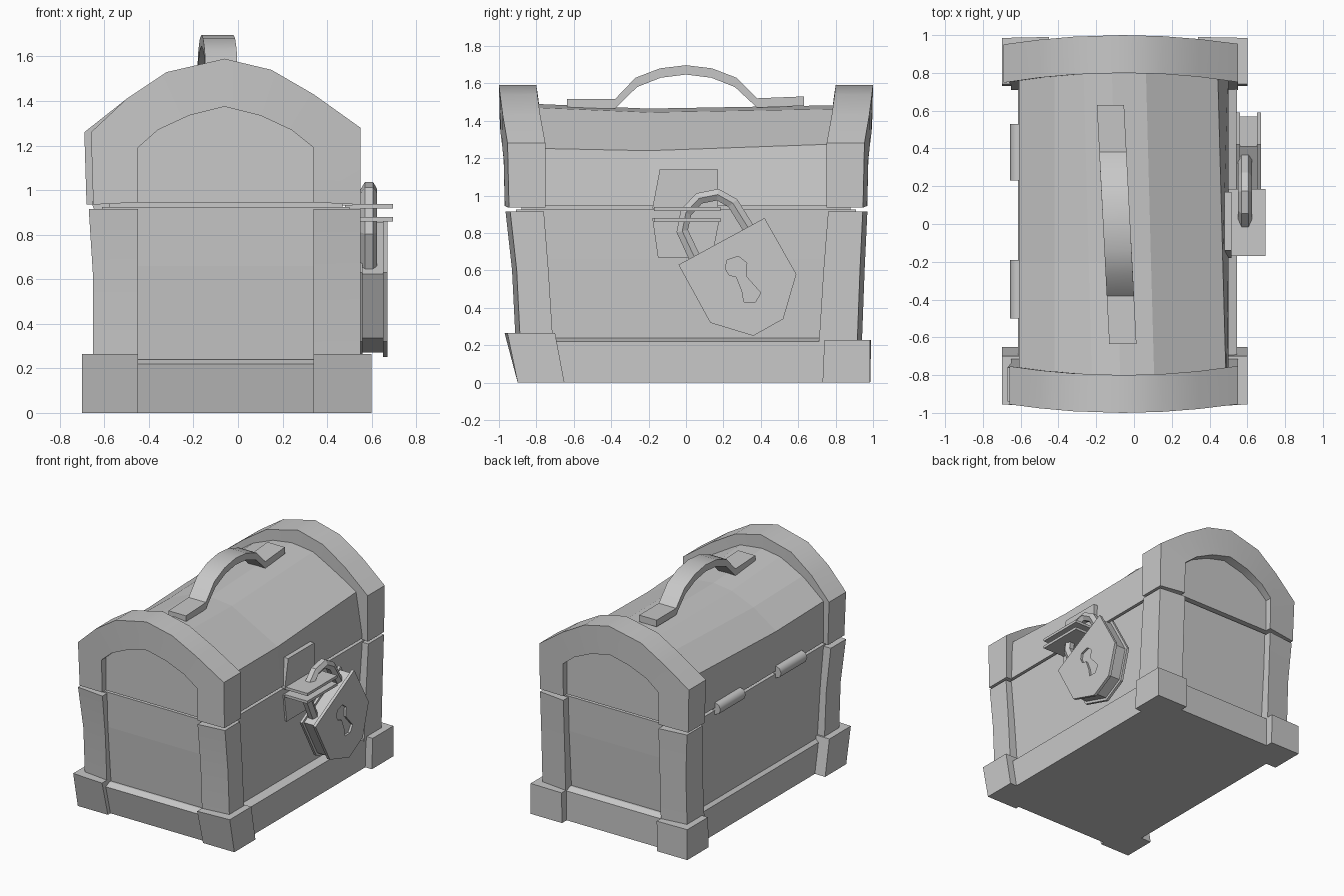
import bpy, bmesh
from math import sin, cos, pi, radians
from mathutils import Vector

cube = bpy.data.objects.get("Cube")
if cube:
    bpy.data.objects.remove(cube, do_unlink=True)

grey = bpy.data.materials.new("plain_grey")
grey.use_nodes = True
GREY = (0.58, 0.58, 0.58, 1)
grey.diffuse_color = GREY
grey.node_tree.nodes["Principled BSDF"].inputs["Base Color"].default_value = GREY


def loft(name, sections, smooth=0):
    """Skin a row of equal-sized cross-sections and cap both ends."""
    bm = bmesh.new()
    rings = [[bm.verts.new(p) for p in s] for s in sections]
    n = len(rings[0])
    for a, b in zip(rings, rings[1:]):
        for i in range(n):
            j = (i + 1) % n
            bm.faces.new((a[i], a[j], b[j], b[i]))
    bm.faces.new(rings[0])
    bm.faces.new(rings[-1])
    bmesh.ops.recalc_face_normals(bm, faces=bm.faces)
    mesh = bpy.data.meshes.new(name)
    bm.to_mesh(mesh)
    bm.free()
    mesh.materials.append(grey)
    obj = bpy.data.objects.new(name, mesh)
    bpy.context.collection.objects.link(obj)
    if smooth:
        bpy.ops.object.select_all(action="DESELECT")
        obj.select_set(True)
        bpy.context.view_layer.objects.active = obj
        bpy.ops.object.shade_smooth_by_angle(angle=radians(smooth))
    return obj


def rect(x0, x1, y0, y1, z):
    return [(x0, y0, z), (x1, y0, z), (x1, y1, z), (x0, y1, z)]


def box(name, x0, x1, y0, y1, z0, z1):
    return loft(name, [rect(x0, x1, y0, y1, z0), rect(x0, x1, y0, y1, z1)])


def slab(name, outline, x0, x1):
    """Extrude a (y, z) outline along x."""
    return loft(name, [[(x, y, z) for y, z in outline] for x in (x0, x1)])


# Base skirt, bowed body and the core seen in the lid gap
loft("base", [rect(-.615, .545, -.87, .93, 0), rect(-.615, .545, -.925, .93, .22),
              rect(-.59, .48, -.88, .89, .24)])
loft("body", [rect(-.59, .485, -.86, .87, .2), rect(-.6, .495, -.9, .9, .66),
              rect(-.61, .5, -.91, .91, .925)])
box("gap_core", -.58, .47, -.88, .88, .85, 1.05)

# Faceted lid, sagging a little in the middle
lid = []
for y, eave, ridge, shift in ((-.925, 1.255, 1.495, .02), (-.2, 1.24, 1.465, 0),
                              (.925, 1.28, 1.485, -.03)):
    lid.append([(x, y, z) for x, z in (
        (-.61, .945), (-.61, eave), (-.42, eave + .13), (-.24 + shift, ridge - .02),
        (-.09 + shift, ridge), (.09 + shift, ridge - .02), (.47 + shift, eave), (.5, .945))])
loft("lid", lid)

# Arched end bands of the lid
OUTER = [(-.68, .935), (-.69, 1.26), (-.5, 1.41), (-.32, 1.53), (-.06, 1.59),
         (.15, 1.54), (.34, 1.43), (.55, 1.28), (.55, .935)]
INNER = [(-.45, .945), (-.45, 1.19), (-.36, 1.27), (-.22, 1.335), (-.06, 1.375),
         (.1, 1.335), (.24, 1.27), (.34, 1.19), (.34, .945)]


def bow(x):
    return ((x + .06) / .62) ** 2


def face_y(x, z):
    return .985 + .015 * (z - .94) / .65 - .04 * bow(x)


def back_y(x):
    return .8 - .05 * bow(x)


for side, word in ((-1, "front"), (1, "back")):
    rings = []
    for (ox, oz), (ix, iz) in zip(OUTER, INNER):
        if side < 0 and ox < -.6:
            ox += .03
        rings.append([(ox, side * face_y(ox, oz), oz), (ox, side * back_y(ox), oz),
                      (ix, side * back_y(ix), iz), (ix, side * face_y(ix, iz), iz)])
    loft(word + "_lid_band", rings, 28)

# Corner posts and corner feet
for side, word in ((-1, "front"), (1, "back")):
    for outer, inner, hand in ((-.65, -.45, "right"), (.55, .34, "left")):
        out = -1 if outer < 0 else 1

        def quad(xo, yo, yi, z, cut=.025):
            return [(xo, side * (yo - cut), z), (xo, side * yi, z),
                    (inner, side * yi, z), (inner, side * yo, z)]

        low, mid, top = ((.91, .93, .965) if side < 0 else (.94, .955, .97))
        loft(f"{word}_{hand}_post", [
            quad(outer, low, .71, .2), quad(outer, mid, .735, .6),
            quad(outer - (.02 if out < 0 else 0), top, .76, .915)], 28)
        foot = outer + out * .05
        if side < 0:
            rings = [quad(foot, .9, .65, 0, 0), quad(foot, .97, .7, .265, .015)]
        else:
            rings = [quad(foot, .985, .73, 0, 0), quad(foot, .99, .74, .228, .005)]
        loft(f"{word}_{hand}_foot", rings)

# Carry handle: a strip that arches between two pads, turned slightly
arch = [(-.635, 1.515), (-.38, 1.515), (-.27, 1.63), (-.14, 1.68), (0, 1.697),
        (.14, 1.68), (.27, 1.63), (.38, 1.52), (.63, 1.53)]
rings = []
for i, (y, z) in enumerate(arch):
    cx = -.092 - .052 * y
    under = y * (1 if i in (0, 8) else .97 if abs(y) < .3 else 1)
    rings.append([(cx - .072, y, z), (cx + .072, y, z),
                  (cx + .072, under, z - .05), (cx - .072, under, z - .05)])
loft("handle", rings, 28)

# Hinge barrels along the seam
for i, (y0, y1) in enumerate(((-.5, -.19), (.23, .53))):
    loft(f"hinge_{i + 1}", [[(-.612 + .045 * cos(k * pi / 4), y, .94 + .045 * sin(k * pi / 4))
                             for k in range(8)] for y in (y0, y1)], 50)

# Hasp: wall plates and two projecting tabs
slab("upper_hasp_plate", [(-.18, .93), (.17, .93), (.17, 1.14), (-.14, 1.14)], .47, .515)
slab("lower_hasp_plate", [(-.15, .67), (.14, .67), (.18, .88), (-.18, .88)], .47, .51)
box("upper_hasp_tab", .48, .695, -.17, .185, .918, .938)
box("lower_hasp_tab", .48, .695, -.17, .185, .86, .88)

# Padlock: two flanged plates around a slightly smaller case
shield = [(-.04, .63), (.42, .88), (.59, .58), (.52, .34), (.36, .25), (.13, .32)]
centre = Vector((.3, .55))
inset = [tuple(centre + (Vector(p) - centre) * .93) for p in shield]
slab("lock_back_plate", shield, .54, .56)
slab("lock_case", inset, .555, .655)
front = slab("lock_front_plate", shield, .65, .672)

# Keyhole cut through the front plate
keyhole = [(.21, .61), (.22, .655), (.28, .675), (.325, .64), (.32, .57), (.4, .48),
           (.37, .43), (.31, .43), (.3, .49), (.27, .565), (.23, .575)]
cutter = slab("keyhole_cutter", keyhole, .64, .7)
cutter.hide_render = True
cut = front.modifiers.new("keyhole", "BOOLEAN")
cut.operation = "DIFFERENCE"
cut.solver = "EXACT"
cut.object = cutter
bpy.context.view_layer.objects.active = front
bpy.ops.object.modifier_apply(modifier=cut.name)
bpy.data.objects.remove(cutter, do_unlink=True)

# Shackle: six-sided tube swept along a bent path
path = [Vector(p) for p in ((.05, .66), (-.02, .81), (0, .91), (.07, .985),
                            (.17, 1.005), (.25, .96), (.35, .8))]
rings = []
for i, p in enumerate(path):
    t = (path[min(i + 1, len(path) - 1)] - path[max(i - 1, 0)]).normalized()
    ring = []
    for k in range(6):
        a = k * pi / 3
        r = .036 * sin(a)
        ring.append((.588 + .037 * cos(a), p.x - t.y * r, p.y + t.x * r))
    rings.append(ring)
loft("shackle", rings)
